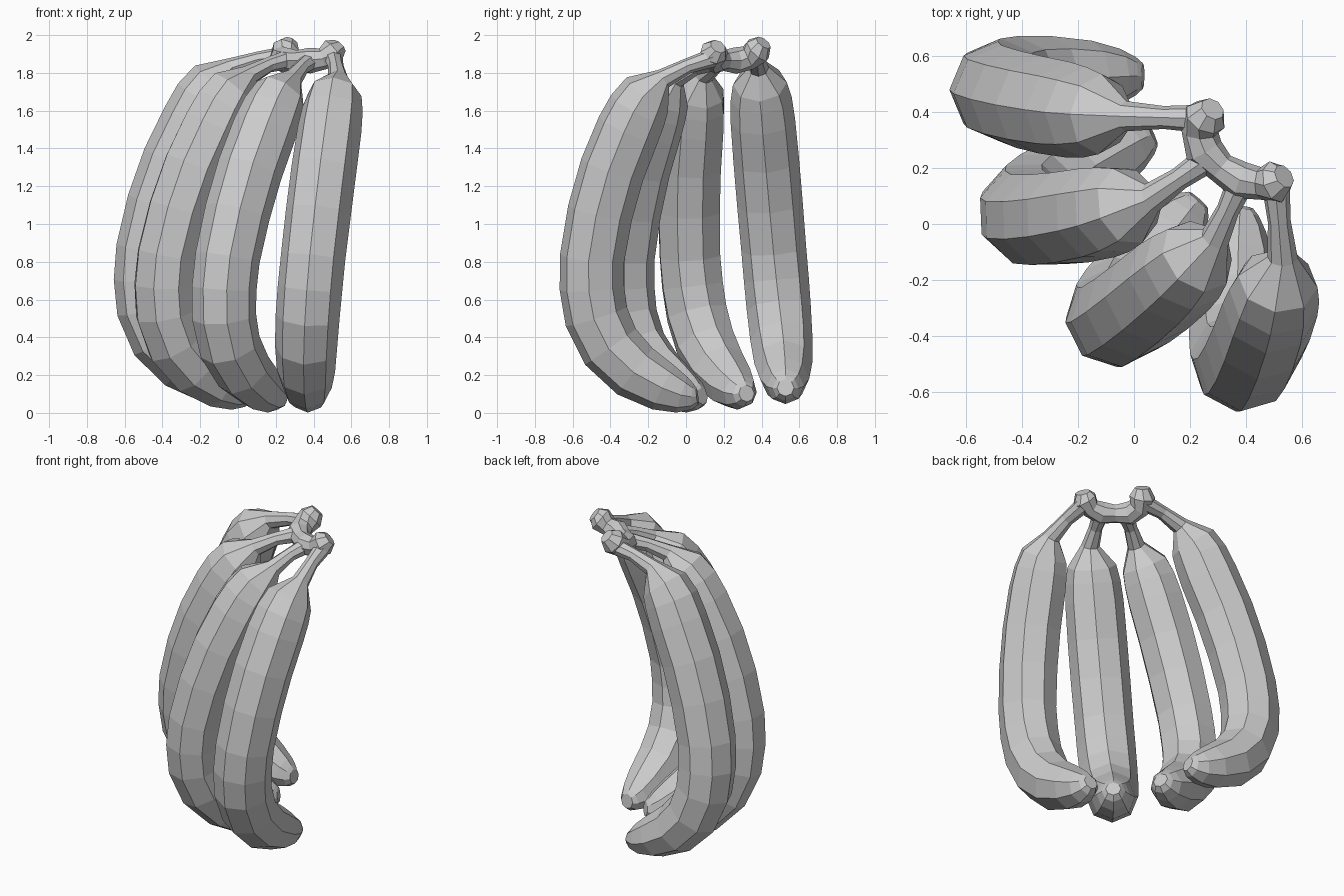
import bpy, bmesh
from math import cos, sin, tau
from mathutils import Vector

if "Cube" in bpy.data.objects:
    bpy.data.objects.remove(bpy.data.objects["Cube"])


def tube(name, pts, radii, sides, ref):
    """Flat-shaded closed tube through pts; ref keeps the section from twisting."""
    pts = [Vector(p) for p in pts]
    ref = Vector(ref)
    bm = bmesh.new()
    rings = []
    for i, (p, r) in enumerate(zip(pts, radii)):
        t = (pts[min(i + 1, len(pts) - 1)] - pts[max(i - 1, 0)]).normalized()
        n = ref.cross(t).normalized()
        b = t.cross(n)
        rings.append([bm.verts.new(p + r * (cos(tau * k / sides) * n + sin(tau * k / sides) * b))
                      for k in range(sides)])
    for a, c in zip(rings, rings[1:]):
        for k in range(sides):
            j = (k + 1) % sides
            bm.faces.new((a[k], a[j], c[j], c[k]))
    bm.faces.new(rings[0])
    bm.faces.new(rings[-1])
    bmesh.ops.recalc_face_normals(bm, faces=bm.faces)
    mesh = bpy.data.meshes.new(name)
    bm.to_mesh(mesh)
    bm.free()
    ob = bpy.data.objects.new(name, mesh)
    bpy.context.collection.objects.link(ob)
    return ob


# Shared fruit profile: distance outward, height, radius
PROFILE = [(.12, 1.77, .054), (.205, 1.685, .143), (.255, 1.605, .162), (.305, 1.50, .171),
           (.39, 1.29, .174), (.455, 1.06, .174), (.497, .82, .172), (.498, .66, .172),
           (.475, .51, .17), (.40, .35, .165), (.27, .22, .154), (.12, .135, .13),
           (.02, .095, .098), (-.035, .085, .068), (-.06, .088, .045)]


def banana(name, stem, origin, out, lean, lift):
    """Stem from the crown, then the profile swept outward with a sideways lean."""
    o, u, l = Vector(origin), Vector(out), Vector(lean)
    body = []
    for s, z, r in PROFILE:
        q = o + s * u + (1.7 - z) * l
        body.append(Vector((q.x, q.y, z + lift * (1 if z < 1.6 else 1.3))))
    stem = Vector(stem)
    mid = stem.lerp(body[0], .5) + Vector((0, 0, .012))
    tube(name, [stem, mid] + body, [.05, .041] + [p[2] for p in PROFILE], 8, (-u.y, u.x, 0))


# Four fruits fanned round the crown
banana("banana_back", (.24, .375, 1.89), (.085, .39), (-1, 0), (-.07, .085), .045)
banana("banana_left", (.26, .23, 1.87), (.165, .15), (-.91, -.42), (-.095, .09), .015)
banana("banana_front", (.38, .15, 1.86), (.36, .04), (-.65, -.76), (-.105, 0), 0)
banana("banana_right", (.505, .14, 1.88), (.535, 0), (-.1, -1), (-.10, 0), 0)

# Crown joining the stems, with a cut knob at each end
tube("crown",
     [(.28, .41, 1.96), (.255, .38, 1.92), (.235, .33, 1.88), (.25, .26, 1.865), (.31, .20, 1.865),
      (.38, .155, 1.865), (.45, .145, 1.875), (.505, .15, 1.91), (.535, .17, 1.94)],
     [.045, .077, .066, .07, .055, .068, .058, .076, .045], 8, (0, 0, 1))
